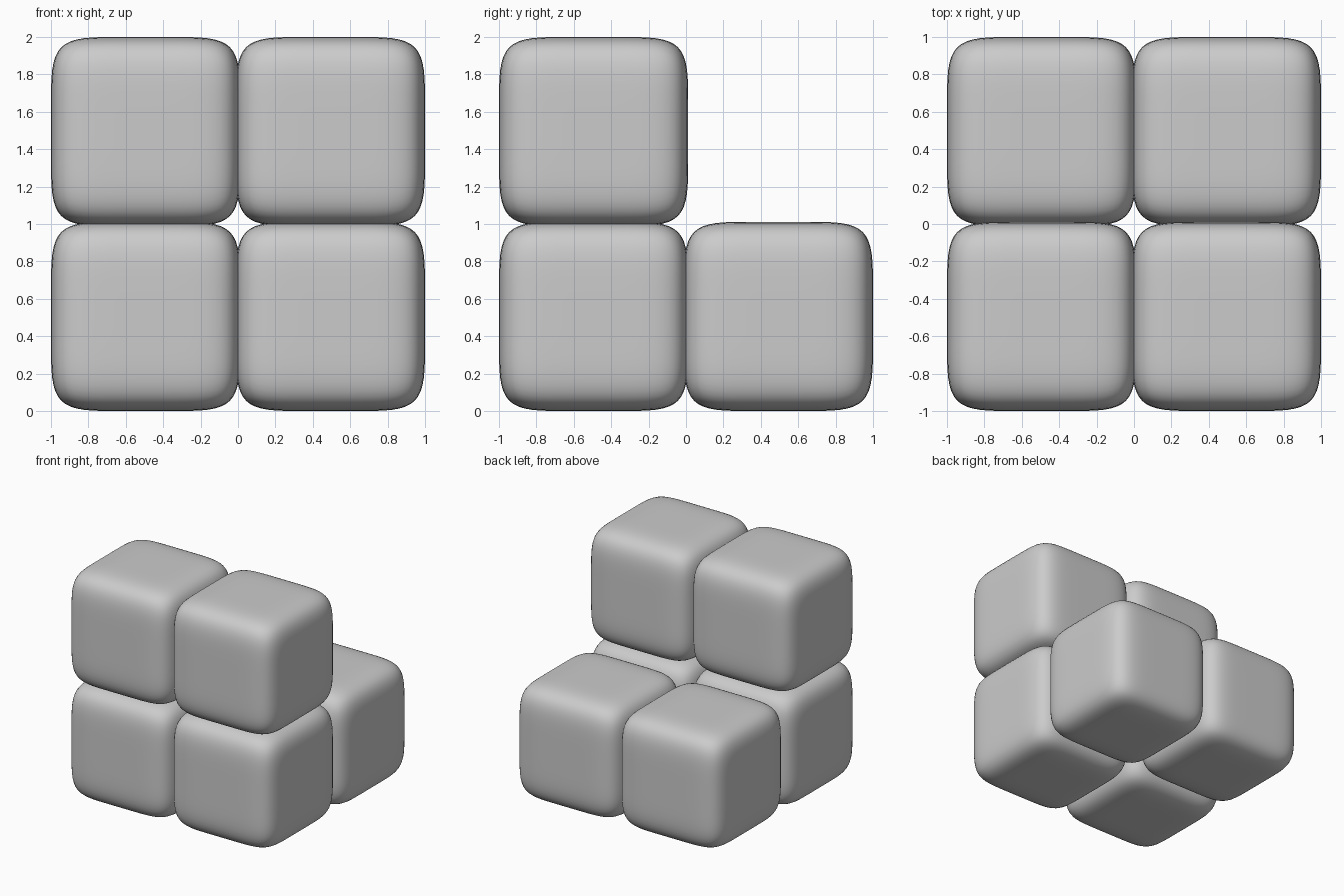
import bpy, bmesh

if "Cube" in bpy.data.objects:
    bpy.data.objects.remove(bpy.data.objects["Cube"])

HALF = 0.506      # half width of one pillowy block
POWER = 6.0       # higher = boxier
C = 1.0 - HALF    # offset of block centres


def soft_block_mesh():
    # finely divided cube pushed onto a rounded, gently bulging box
    bm = bmesh.new()
    bmesh.ops.create_cube(bm, size=2.0)
    bmesh.ops.subdivide_edges(bm, edges=bm.edges[:], cuts=23, use_grid_fill=True)
    for v in bm.verts:
        norm = sum(abs(c) ** POWER for c in v.co) ** (1.0 / POWER)
        v.co *= HALF / norm
    for f in bm.faces:
        f.smooth = True
    mesh = bpy.data.meshes.new("soft_block")
    bm.to_mesh(mesh)
    bm.free()
    return mesh


def add_block(name, x, y, z):
    ob = bpy.data.objects.new(name, block)
    ob.location = (x, y, z)
    bpy.context.collection.objects.link(ob)


block = soft_block_mesh()

# four blocks below, two on top along the front
for side, x in (("left", -C), ("right", C)):
    add_block("lower_front_" + side, x, -C, HALF)
    add_block("lower_back_" + side, x, C, HALF)
    add_block("upper_front_" + side, x, -C, 2.0 - HALF)
